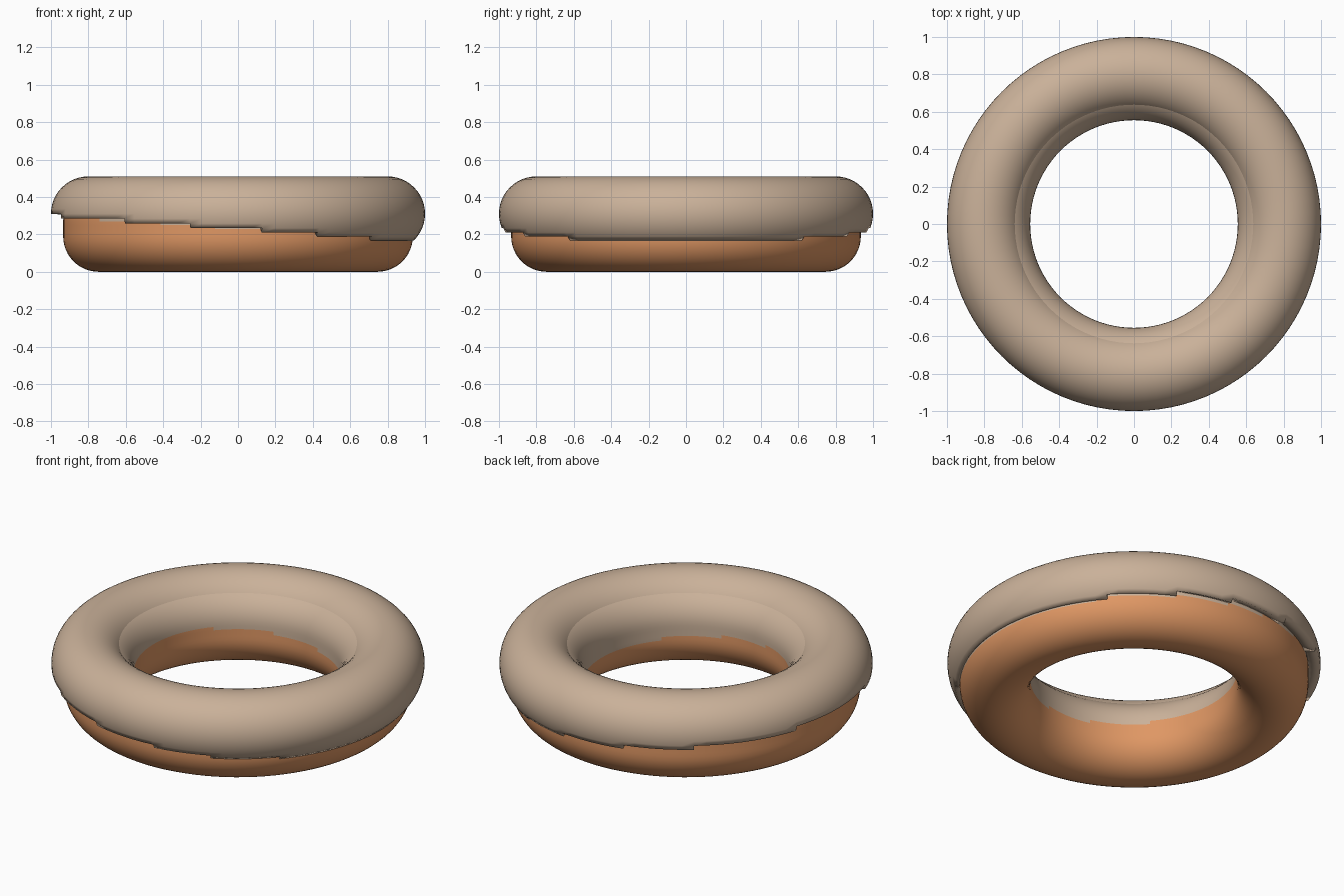
import bpy, bmesh, math

if "Cube" in bpy.data.objects:
    bpy.data.objects.remove(bpy.data.objects["Cube"])

SEG = 96          # steps around the ring
ROWS = 48         # steps around a full circular section


def material(name, rgb):
    m = bpy.data.materials.new(name)
    m.diffuse_color = (*rgb, 1.0)
    m.use_nodes = True
    m.node_tree.nodes["Principled BSDF"].inputs["Base Color"].default_value = m.diffuse_color
    return m


glaze = material("tan glaze", (0.59, 0.44, 0.32))
crust = material("orange dough", (0.74, 0.31, 0.127))


def glaze_line(x):
    """Height of the slightly tilted glaze border."""
    return 0.230 - 0.0705 * x


def ring(name, profile, mats):
    """Revolve a closed (radius, height) profile around z."""
    bm = bmesh.new()
    loops = []
    for i in range(SEG):
        a = 2 * math.pi * i / SEG
        loops.append([bm.verts.new((r * math.cos(a), r * math.sin(a), z)) for r, z in profile])
    n = len(profile)
    for i in range(SEG):
        p, q = loops[i], loops[(i + 1) % SEG]
        for j in range(n):
            k = (j + 1) % n
            bm.faces.new((p[j], q[j], q[k], p[k]))
    bmesh.ops.recalc_face_normals(bm, faces=bm.faces)
    me = bpy.data.meshes.new(name)
    ob = bpy.data.objects.new(name, me)
    for m in mats:
        me.materials.append(m)
    bpy.context.collection.objects.link(ob)
    return ob, bm


def arc(cr, cz, rad, a0, a1, steps):
    return [(cr + rad * math.cos(math.radians(a0 + (a1 - a0) * i / steps)),
             cz + rad * math.sin(math.radians(a0 + (a1 - a0) * i / steps)))
            for i in range(steps + 1)]


# Dough: upright stadium section, upper faces tinted with glaze
lower = arc(0.745, 0.19, 0.19, 180, 360, ROWS // 2)
upper = arc(0.745, 0.27, 0.19, 0, 180, ROWS // 2)
outer_wall = [(0.935, 0.19 + 0.02 * i) for i in (1, 2, 3)]
inner_wall = [(0.555, 0.27 - 0.02 * i) for i in (1, 2, 3)]
dough, bm = ring("dough_ring", lower + outer_wall + upper + inner_wall, [crust, glaze])
for f in bm.faces:
    c = f.calc_center_median()
    f.material_index = 1 if c.z > glaze_line(c.x) else 0
bm.to_mesh(dough.data)
bm.free()

# Icing: larger round section, trimmed in steps along the tilted border
icing, bm = ring("icing_shell", arc(0.80, 0.31, 0.20, 0, 360, ROWS)[:-1], [glaze])
cut = []
for f in bm.faces:
    c = f.calc_center_median()
    hidden_inside = math.hypot(c.x, c.y) < 0.8 and c.z < 0.36
    if c.z < glaze_line(c.x) or hidden_inside:
        cut.append(f)
bmesh.ops.delete(bm, geom=cut, context='FACES')
bm.to_mesh(icing.data)
bm.free()
shell = icing.modifiers.new("thickness", 'SOLIDIFY')
shell.thickness = 0.07
shell.offset = -1

# Smooth shading with sharp steps kept
for ob in (dough, icing):
    bpy.ops.object.select_all(action='DESELECT')
    ob.select_set(True)
    bpy.context.view_layer.objects.active = ob
    bpy.ops.object.shade_smooth_by_angle(angle=math.radians(30))
